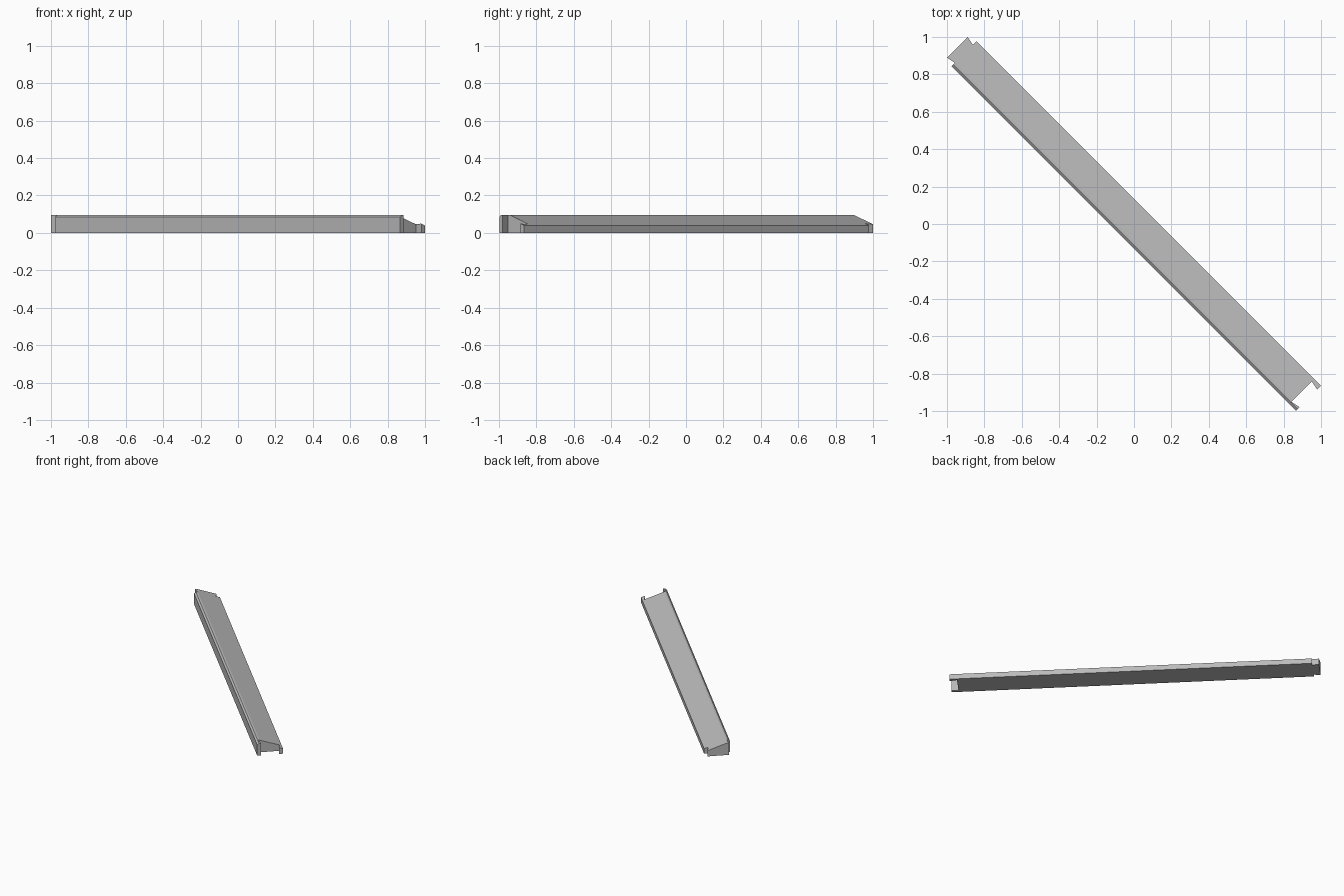
import bpy
import bmesh
from math import pi
from mathutils import Matrix, Vector

cube = bpy.data.objects.get("Cube")
if cube:
    bpy.data.objects.remove(cube)

grey = bpy.data.materials.new("plain grey")
grey.use_nodes = True
colour = (0.5, 0.5, 0.5, 1)
grey.diffuse_color = colour
grey.node_tree.nodes["Principled BSDF"].inputs["Base Color"].default_value = colour

HEIGHT = 0.096

# Footprint along the rail: dovetail tongue at one end, matching slot at the other
footprint = [
    (-1.336, -0.078), (-1.287, -0.068), (-1.287, -0.093),
    (1.319, -0.093), (1.319, -0.067), (1.267, -0.077),
    (1.267, 0.077), (1.319, 0.067), (1.319, 0.095),
    (-1.287, 0.095), (-1.287, 0.068), (-1.336, 0.078),
]

bm = bmesh.new()
base = bm.faces.new([bm.verts.new((u, v, 0)) for u, v in footprint])
walls = bmesh.ops.extrude_face_region(bm, geom=[base], use_keep_orig=True)
top = [g for g in walls["geom"] if isinstance(g, bmesh.types.BMVert)]
bmesh.ops.translate(bm, verts=top, vec=(0, 0, HEIGHT))
bmesh.ops.recalc_face_normals(bm, faces=bm.faces)


def trim(a, b):
    """Cut away all above the lengthwise plane through two (v, z) points and cap it."""
    dv, dz = b[0] - a[0], b[1] - a[1]
    bmesh.ops.bisect_plane(
        bm, geom=bm.verts[:] + bm.edges[:] + bm.faces[:], dist=1e-6,
        plane_co=Vector((0, *a)), plane_no=Vector((0, -dz, dv)), clear_outer=True)
    rim = [e for e in bm.edges if e.is_boundary]
    bmesh.ops.edgenet_fill(bm, edges=rim)


# Sloping top, then the small bevel along the tall edge
trim((-0.066, HEIGHT), (0.095, 0.040))
trim((-0.093, 0.085), (-0.080, HEIGHT))
bmesh.ops.recalc_face_normals(bm, faces=bm.faces)

# Turn the rail onto the diagonal
bmesh.ops.rotate(bm, verts=bm.verts, matrix=Matrix.Rotation(-pi / 4, 3, "Z"))

mesh = bpy.data.meshes.new("sloped_rail")
bm.to_mesh(mesh)
bm.free()
mesh.materials.append(grey)
rail = bpy.data.objects.new("sloped_rail", mesh)
bpy.context.collection.objects.link(rail)
